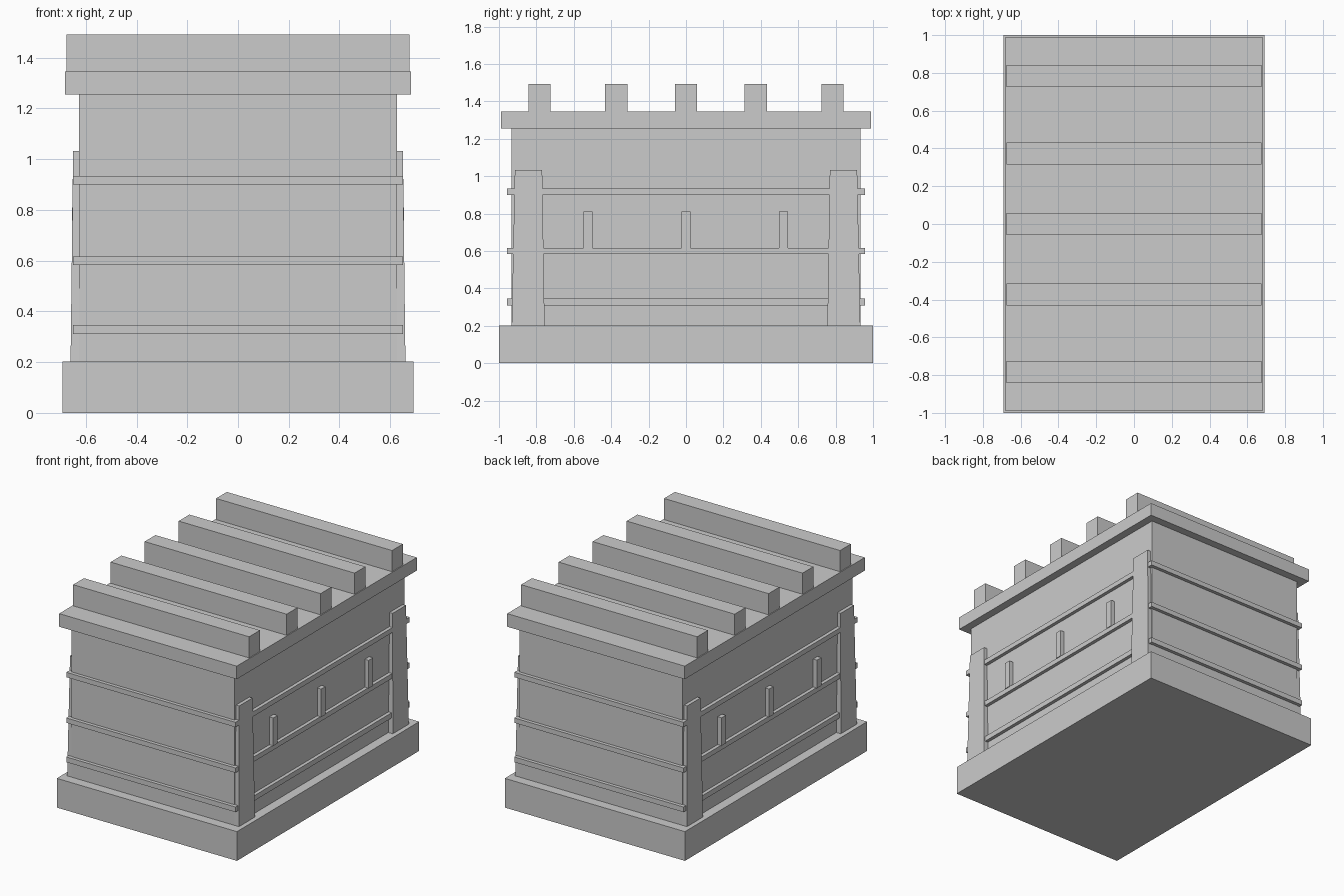
import bpy, bmesh

if "Cube" in bpy.data.objects:
    bpy.data.objects.remove(bpy.data.objects["Cube"])


def box(name, x0, x1, y0, y1, z0, z1):
    """Axis-aligned box from its limits."""
    bm = bmesh.new()
    bmesh.ops.create_cube(bm, size=1)
    for v in bm.verts:
        v.co.x = x1 if v.co.x > 0 else x0
        v.co.y = y1 if v.co.y > 0 else y0
        v.co.z = z1 if v.co.z > 0 else z0
    mesh = bpy.data.meshes.new(name)
    bm.to_mesh(mesh)
    bm.free()
    ob = bpy.data.objects.new(name, mesh)
    bpy.context.collection.objects.link(ob)
    return ob


def mirror(ob, x=True, y=False):
    mod = ob.modifiers.new("mirror", 'MIRROR')
    mod.use_axis = (x, y, False)


# main masses
box("base_plinth", -0.692, 0.692, -1.0, 1.0, 0.0, 0.203)
box("body", -0.626, 0.626, -0.932, 0.932, 0.2, 1.26)
box("roof_slab", -0.682, 0.682, -0.988, 0.988, 1.254, 1.345)

# roof beams running across the slab
for y in (-0.784, -0.373, 0.0, 0.373, 0.784):
    box("roof_beam", -0.676, 0.676, y - 0.059, y + 0.059, 1.33, 1.492)

# horizontal bands around the body
for z0, z1 in ((0.31, 0.346), (0.583, 0.617), (0.9, 0.934)):
    box("band", -0.65, 0.65, -0.956, 0.956, z0, z1)

# tapered corner posts on the two long sides
post = box("corner_post", 0.58, 0.66, 0.756, 0.932, 0.2, 1.032)
for v in post.data.vertices:
    if v.co.z > 0.6:
        v.co.x = 0.65 if v.co.x > 0.62 else 0.6
        v.co.y = 0.915 if v.co.y > 0.85 else 0.769
mirror(post, y=True)

# small upright blocks above the middle band
for y in (-0.525, 0.0, 0.522):
    mirror(box("side_block", 0.61, 0.655, y - 0.024, y + 0.024, 0.615, 0.81))
